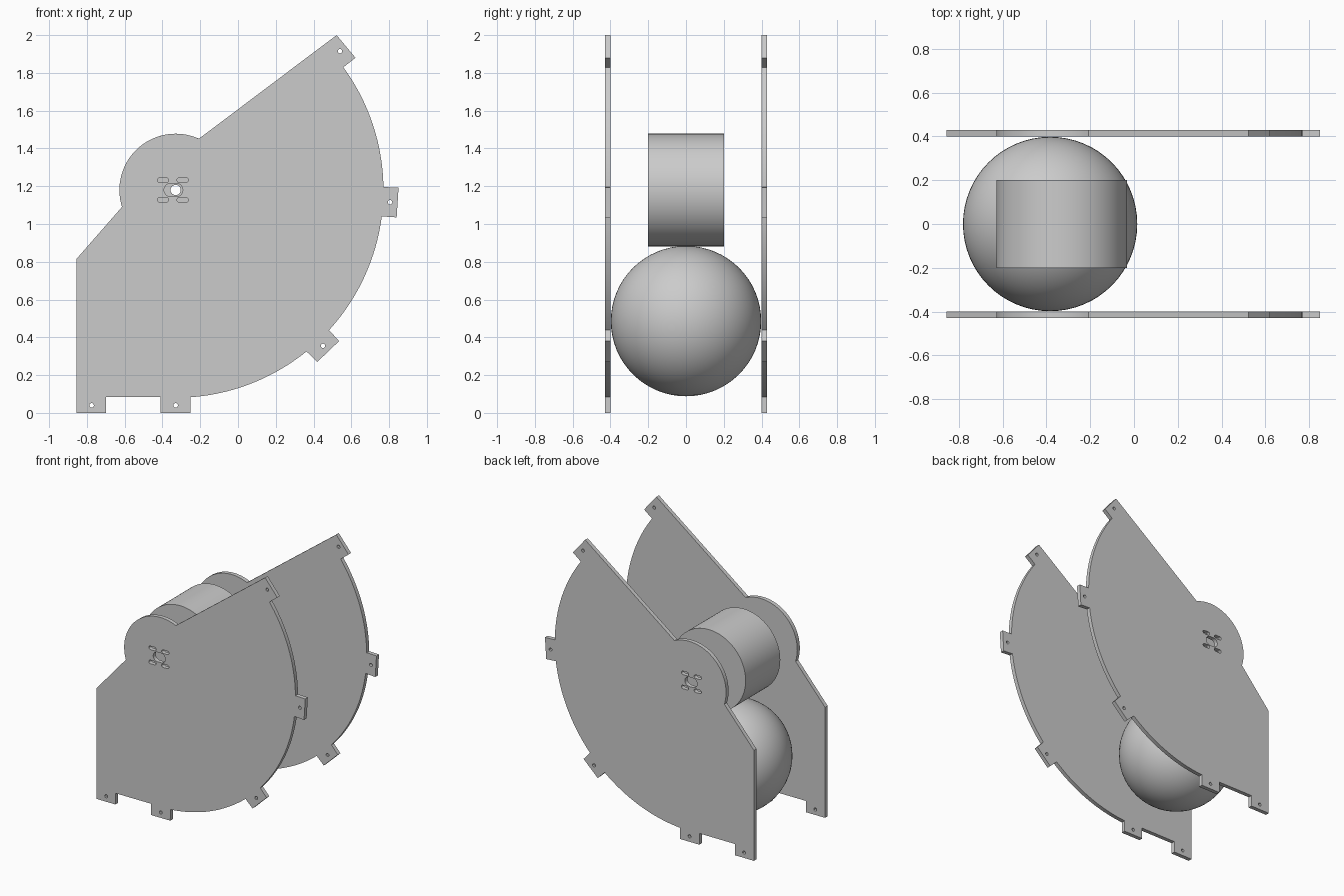
import bpy, bmesh
from math import cos, sin, radians, pi

cube = bpy.data.objects.get("Cube")
if cube:
    bpy.data.objects.remove(cube, do_unlink=True)

grey = bpy.data.materials.new("light grey")
grey.use_nodes = True
colour = (0.6, 0.6, 0.6, 1)
grey.diffuse_color = colour
grey.node_tree.nodes["Principled BSDF"].inputs["Base Color"].default_value = colour

CX, CZ = -0.33, 1.18          # shared axis of wheel and plates
WHEEL_R, PLATE_R = 0.298, 1.1


def arc(r, start, end, n, cx=CX, cz=CZ):
    """Points along an arc, angles in degrees."""
    angles = [radians(start + (end - start) * i / n) for i in range(n + 1)]
    return [(cx + r * cos(a), cz + r * sin(a)) for a in angles]


def circle(r, cx=CX, cz=CZ, n=24):
    return arc(r, 0, 360, n, cx, cz)[:-1]


def slot(cx, cz, half, r):
    """Horizontal slot with round ends."""
    d = half - r
    return arc(r, -90, 90, 8, cx + d, cz) + arc(r, 90, 270, 8, cx - d, cz)


def finish(obj):
    obj.data.materials.append(grey)
    bpy.ops.object.select_all(action='DESELECT')
    obj.select_set(True)
    bpy.context.view_layer.objects.active = obj
    bpy.ops.object.shade_smooth_by_angle(angle=radians(30))


def extruded(name, loops, half_depth, y):
    """Solid from an outline with holes, drawn in x and z."""
    curve = bpy.data.curves.new(name, 'CURVE')
    curve.dimensions, curve.fill_mode = '2D', 'BOTH'
    curve.extrude = half_depth
    for pts in loops:
        spline = curve.splines.new('POLY')
        spline.points.add(len(pts) - 1)
        for p, (x, z) in zip(spline.points, pts):
            p.co = (x, z, 0, 1)
        spline.use_cyclic_u = True
    temp = bpy.data.objects.new(name + "_outline", curve)
    bpy.context.collection.objects.link(temp)
    deps = bpy.context.evaluated_depsgraph_get()
    mesh = bpy.data.meshes.new_from_object(temp.evaluated_get(deps))
    bpy.data.objects.remove(temp, do_unlink=True)
    mesh.materials.clear()
    bm = bmesh.new()
    bm.from_mesh(mesh)
    bmesh.ops.remove_doubles(bm, verts=bm.verts, dist=0.0001)
    for v in bm.verts:
        x, z, d = v.co
        v.co = (x, y - d, z)
    bmesh.ops.recalc_face_normals(bm, faces=bm.faces)
    bm.to_mesh(mesh)
    bm.free()
    obj = bpy.data.objects.new(name, mesh)
    bpy.context.collection.objects.link(obj)
    finish(obj)


# Side plate outline: feet, curved edge with tabs, sloping top, round hub
outline = [(-0.855, 0), (-0.70, 0), (-0.70, 0.083), (-0.41, 0.083), (-0.41, 0), (-0.252, 0)]
outline += arc(PLATE_R, -85.9, -51, 20)
outline += [(0.42, 0.27), (0.535, 0.38)]
outline += arc(PLATE_R, -42.4, -7.3, 20)
outline += [(0.84, 1.035), (0.85, 1.193)]
outline += arc(PLATE_R, 0.8, 36.2, 20)
outline += [(0.622, 1.88), (0.522, 2.0)]
outline += arc(WHEEL_R, 65.6, 197.5, 32)
outline += [(-0.855, 0.815)]

# Bolt holes in the tabs, hub slots
holes = [circle(0.012, x, z, 12) for x, z in
         [(-0.775, 0.04), (-0.33, 0.04), (0.45, 0.355), (0.805, 1.115), (0.54, 1.915)]]
holes += [slot(CX + sx * 0.052 - 0.015, CZ + sz * 0.052, 0.03, 0.013)
          for sx in (-1, 1) for sz in (-1, 1)]
holes.append(slot(CX - 0.012, CZ, 0.05, 0.035))

for name, y in (("front_side_plate", -0.415), ("back_side_plate", 0.415)):
    extruded(name, [outline] + holes, 0.015, y)

# Wheel with axle hole
extruded("wheel", [circle(WHEEL_R, n=96), circle(0.027)], 0.202, 0)

# Ball under the wheel
bpy.ops.mesh.primitive_uv_sphere_add(segments=64, ring_count=32, radius=0.398,
                                     location=(-0.383, 0, 0.486))
ball = bpy.context.object
ball.name = "ball"
finish(ball)
